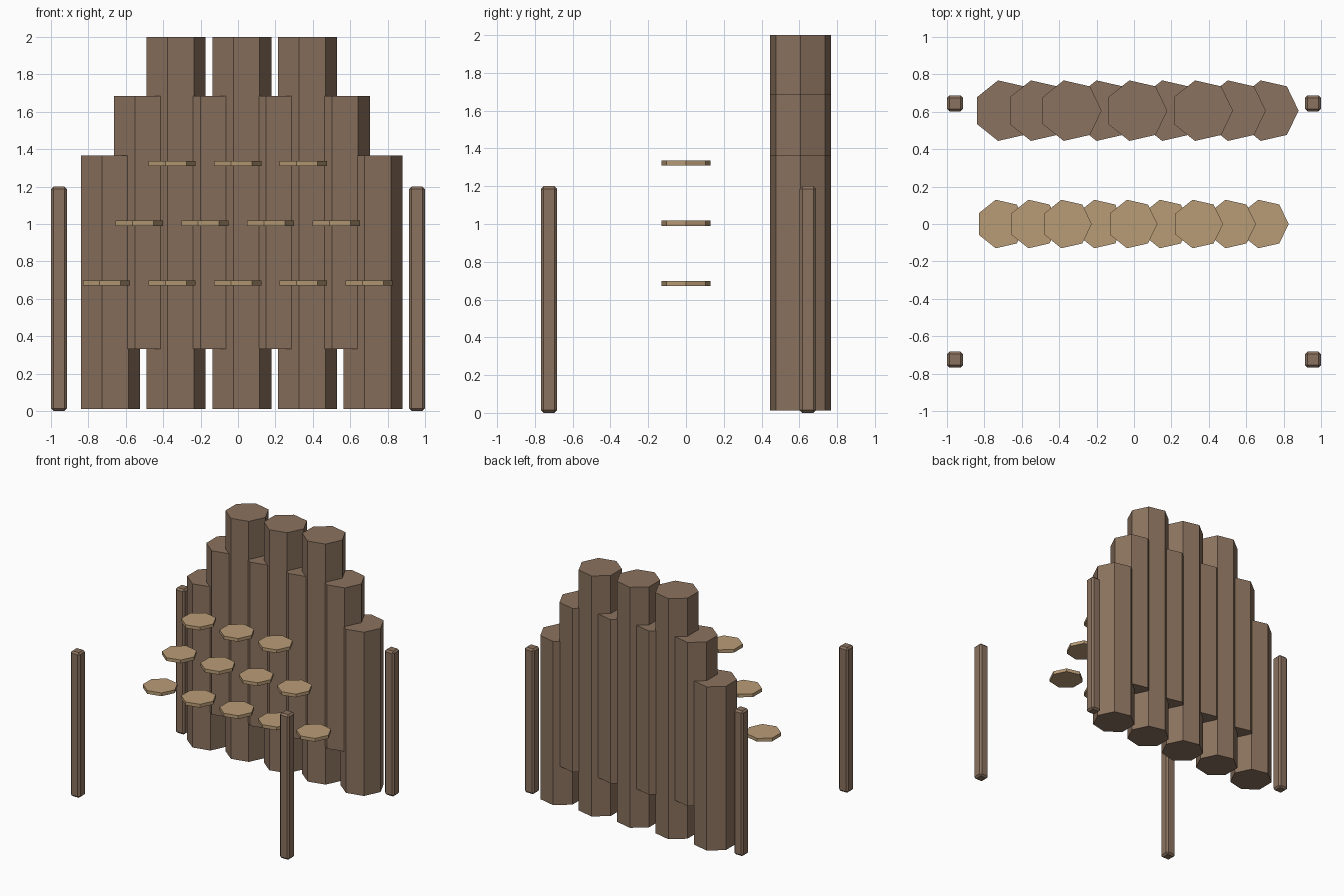
import bpy
import bmesh
import math

cube = bpy.data.objects.get("Cube")
if cube:
    bpy.data.objects.remove(cube, do_unlink=True)


def make_material(name, color):
    mat = bpy.data.materials.new(name)
    mat.use_nodes = True
    mat.diffuse_color = (*color, 1)
    mat.node_tree.nodes["Principled BSDF"].inputs["Base Color"].default_value = (*color, 1)
    return mat


bark = make_material("brown bark", (0.26, 0.17, 0.114))
cut_wood = make_material("pale cut wood", (0.485, 0.332, 0.181))


def finish(name, bm, mat):
    mesh = bpy.data.meshes.new(name)
    bmesh.ops.recalc_face_normals(bm, faces=bm.faces)
    bm.to_mesh(mesh)
    bm.free()
    mesh.materials.append(mat)
    obj = bpy.data.objects.new(name, mesh)
    bpy.context.collection.objects.link(obj)
    return obj


def heptagon_prism(name, x, y, radius, bottom, top, mat):
    """Upright seven-sided prism with one corner pointing to +x."""
    bm = bmesh.new()
    ring = [bm.verts.new((radius * math.cos(math.tau * i / 7),
                          radius * math.sin(math.tau * i / 7), bottom))
            for i in range(7)]
    base = bm.faces.new(ring)
    cap = bmesh.ops.extrude_face_region(bm, geom=[base], use_keep_orig=True)
    verts = [g for g in cap["geom"] if isinstance(g, bmesh.types.BMVert)]
    bmesh.ops.translate(bm, verts=verts, vec=(0, 0, top - bottom))
    finish(name, bm, mat).location = (x, y, 0)


STEP = 0.351

# Wall of logs: five standing on the ground, four raised in the gaps
for i in range(5):
    top = 2.0 if 0 < i < 4 else 1.365
    heptagon_prism(f"ground_log_{i + 1}", 0.012 + (i - 2) * STEP, 0.606,
                   0.166, 0.012, top, bark)
for i in range(4):
    heptagon_prism(f"raised_log_{i + 1}", 0.012 + (i - 1.5) * STEP, 0.606,
                   0.166, 0.332, 1.685, bark)

# Rows of thin wooden discs in front of the wall
for row, count in enumerate((5, 4, 3)):
    z = 0.685 + row * 0.319
    for i in range(count):
        heptagon_prism(f"disc_{row + 1}_{i + 1}", -0.008 + (i - (count - 1) / 2) * STEP,
                       0, 0.133, z - 0.0135, z + 0.0135, cut_wood)

# Four chamfered corner posts
for side, x in (("left", 0.957), ("right", -0.957)):
    for end, y in (("front", -0.725), ("back", 0.645)):
        bm = bmesh.new()
        bmesh.ops.create_cube(bm, size=1)
        bmesh.ops.scale(bm, verts=bm.verts, vec=(0.086, 0.086, 1.2))
        bmesh.ops.bevel(bm, geom=bm.edges[:], offset=0.014, segments=1,
                        affect='EDGES')
        finish(f"{end}_{side}_post", bm, bark).location = (x, y, 0.6)
